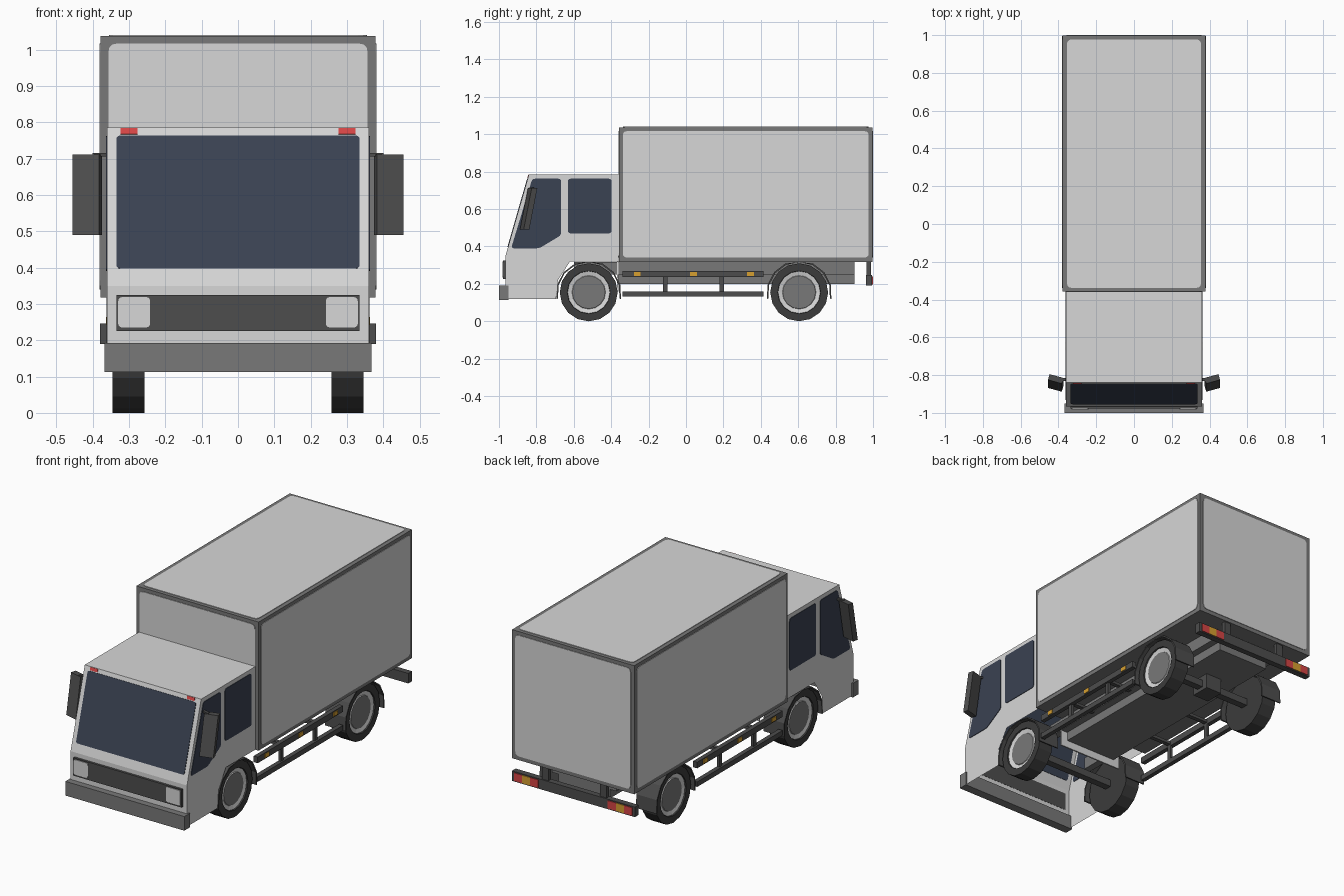
import bpy, bmesh, math
from mathutils import Vector

if "Cube" in bpy.data.objects:
    bpy.data.objects.remove(bpy.data.objects["Cube"])


def material(name, r, g, b):
    m = bpy.data.materials.new(name)
    m.diffuse_color = (r, g, b, 1)
    m.use_nodes = True
    m.node_tree.nodes["Principled BSDF"].inputs["Base Color"].default_value = m.diffuse_color
    return m


WHITE = material("white_paint", .68, .68, .68)
GREY = material("mid_grey", .19, .19, .19)
DARK = material("dark_grey", .075, .075, .075)
TYRE = material("tyre_black", .045, .045, .045)
GLASS = material("blue_glass", .042, .054, .085)
RED = material("red_lamp", .68, .06, .06)
ORANGE = material("orange_lamp", .68, .35, .03)


def finish(name, bm, mats, mirror=False):
    bmesh.ops.recalc_face_normals(bm, faces=bm.faces)
    me = bpy.data.meshes.new(name)
    bm.to_mesh(me)
    bm.free()
    for m in mats:
        me.materials.append(m)
    ob = bpy.data.objects.new(name, me)
    bpy.context.collection.objects.link(ob)
    if mirror:
        ob.modifiers.new("Mirror", 'MIRROR').use_mirror_merge = False
    return ob


def box(name, x, y, z, mat, mirror=False):
    bm = bmesh.new()
    bmesh.ops.create_cube(bm, size=1)
    for v in bm.verts:
        v.co = [(a + b) / 2 + c * (b - a) for c, (a, b) in zip(v.co, (x, y, z))]
    return finish(name, bm, [mat], mirror)


def plate(name, pts, offset, mat, mirror=False, rad=0.0):
    """Extruded polygon, optionally with rounded corners."""
    pts = [Vector(p) for p in pts]
    out = []
    for i, p in enumerate(pts):
        if not rad:
            out.append(p)
            continue
        a = p + (pts[i - 1] - p).normalized() * rad
        b = p + (pts[(i + 1) % len(pts)] - p).normalized() * rad
        out += [a * (1 - t) ** 2 + p * 2 * t * (1 - t) + b * t * t for t in (0, .33, .67, 1)]
    bm = bmesh.new()
    f = bm.faces.new([bm.verts.new(p) for p in out])
    r = bmesh.ops.extrude_face_region(bm, geom=[f], use_keep_orig=True)
    vs = [g for g in r["geom"] if isinstance(g, bmesh.types.BMVert)]
    bmesh.ops.translate(bm, verts=vs, vec=Vector(offset))
    return finish(name, bm, [mat], mirror)


def lathe_x(name, profile, mat_ids, mats, cy, cz, n=16):
    """Revolve (x, radius) points about an axis along x."""
    bm = bmesh.new()
    rings = []
    for x, r in profile:
        rings.append([bm.verts.new((x, cy + r * math.sin(2 * math.pi * i / n),
                                    cz - r * math.cos(2 * math.pi * i / n))) for i in range(n)])
    for k in range(len(rings) - 1):
        for i in range(n):
            j = (i + 1) % n
            f = bm.faces.new((rings[k][i], rings[k][j], rings[k + 1][j], rings[k + 1][i]))
            f.material_index = mat_ids[k]
    bm.faces.new(rings[0]).material_index = mat_ids[0]
    bm.faces.new(rings[-1]).material_index = mat_ids[-1]
    return finish(name, bm, mats, True)


# Cargo box: grey frame with white rounded panels
box("cargo_frame", (-.378, .378), (-.358, .997), (.318, 1.037), GREY)
P = .003
plate("cargo_side_panel", [(.378, -.338, .34), (.378, .977, .34), (.378, .977, 1.017), (.378, -.338, 1.017)],
      (P, 0, 0), WHITE, True, .025)
plate("cargo_roof_panel", [(-.355, -.338, 1.037), (.355, -.338, 1.037), (.355, .977, 1.037), (-.355, .977, 1.037)],
      (0, 0, P), WHITE, rad=.025)
for nm, y, d in (("front", -.358, -P), ("back", .997, P)):
    plate("cargo_%s_panel" % nm, [(-.357, y, .34), (.357, y, .34), (.357, y, 1.017), (-.357, y, 1.017)],
          (0, d, 0), WHITE, rad=.025)

# Cab: hollow shell, open underneath and over the wheels
prof = [(-.36, .32), (-.36, .785), (-.84, .785), (-.965, .35), (-.965, .12), (-.695, .12), (-.685, .22), (-.62, .32)]
bm = bmesh.new()
R, L = [[bm.verts.new((x, y, z)) for y, z in prof] for x in (.36, -.36)]
bm.faces.new(R)
bm.faces.new(L)
for i in range(4):
    bm.faces.new((R[i], R[i + 1], L[i + 1], L[i]))
finish("cab_shell", bm, [WHITE])
box("cab_rear_skirt", (-.2, .2), (-.37, -.362), (.16, .32), WHITE)

# Windows
plate("front_side_window", [(.357, y, z) for y, z in
      ((-.935, .39), (-.785, .39), (-.668, .46), (-.668, .762), (-.822, .762))], (.006, 0, 0), GLASS, True, .015)
plate("rear_side_window", [(.357, y, z) for y, z in
      ((-.632, .47), (-.398, .47), (-.398, .762), (-.632, .762))], (.006, 0, 0), GLASS, True, .015)


def slant(x, z, d=0.0):
    """Point on the sloping cab front, pushed out by d."""
    return (x, -.965 + (z - .35) / .435 * .125 - d * .961, z + d * .276)


out = Vector((0, -.961, .276))
plate("windscreen", [slant(x, z, -.003) for x, z in ((-.335, .397), (.335, .397), (.335, .763), (-.335, .763))],
      out * .006, GLASS, rad=.012)
plate("roof_marker_lamp", [slant(x, z, -.001) for x, z in ((.277, .767), (.323, .767), (.323, .783), (.277, .783))],
      out * .004, RED, True)

# Front grille, headlights and bumper
box("grille", (-.335, .335), (-.978, -.964), (.225, .325), DARK)
plate("headlight", [(.242, -.978, .235), (.33, -.978, .235), (.33, -.978, .319), (.242, -.978, .319)],
      (0, -.004, 0), WHITE, True, .012)
box("front_bumper", (-.368, .368), (-1, -.95), (.113, .192), GREY)

# Wing mirrors
plate("wing_mirror", [(.382, -.845, .712), (.455, -.825, .712), (.455, -.868, .49), (.382, -.888, .49)],
      (-.008, .03, 0), DARK, True)
plate("mirror_arm", [(.355, -.828, .716), (.40, -.838, .716), (.40, -.822, .716), (.355, -.812, .716)],
      (0, 0, -.01), DARK, True)

# Wheels, axles and arched mudguards
for nm, cy in (("front", -.52), ("rear", .605)):
    lathe_x(nm + "_wheel",
            [(.257, .1), (.257, .155), (.345, .155), (.345, .115), (.338, .113), (.332, .09), (.336, .088)],
            [0, 0, 0, 0, 1, 1, 2], [TYRE, WHITE, GREY], cy, .155)
    # inner end of mid_grey cap is flat
    box(nm + "_axle", (-.26, .26), (cy - .02, cy + .02), (.135, .175), DARK)
    bm = bmesh.new()
    pts = []
    for r in (.167, .175):
        arc = [math.radians(-10 + 200 * i / 8) for i in range(9)]
        pts.append([(cy + r * math.cos(a), min(.15 + r * math.sin(a), .317)) for a in arc])
    loop = pts[0] + pts[1][::-1]
    a, b = [[bm.verts.new((x, y, z)) for y, z in loop] for x in (.235, .362)]
    n = len(loop)
    for i in range(n):
        j = (i + 1) % n
        bm.faces.new((a[i], a[j], b[j], b[i]))
    for i in range(8):
        for q in (a, b):
            bm.faces.new((q[i], q[i + 1], q[n - 2 - i], q[n - 1 - i]))
    finish(nm + "_mudguard", bm, [DARK], True)

# Chassis
box("chassis", (-.16, .16), (-.36, .9), (.2, .32), GREY)
box("chassis_rail", (.16, .2), (-.6, .9), (.25, .318), GREY, True)
box("rear_differential", (-.05, .05), (.55, .66), (.115, .2), DARK)

# Side guards with marker lamps
box("upper_side_guard", (.335, .36), (-.34, .415), (.236, .27), DARK, True)
box("lower_side_guard", (.335, .36), (-.34, .415), (.132, .16), DARK, True)
for y in (-.11, .192):
    box("side_guard_post", (.335, .35), (y - .012, y + .012), (.15, .245), DARK, True)
    box("side_guard_bracket", (.19, .35), (y - .012, y + .012), (.245, .262), DARK, True)
for y in (-.26, .04, .345):
    box("side_marker_lamp", (.358, .364), (y - .018, y + .018), (.242, .264), ORANGE, True)

# Rear bar with striped lamps
box("rear_bar", (-.38, .38), (.962, .995), (.19, .246), DARK)
box("rear_bar_support", (.16, .2), (.966, .988), (.24, .32), DARK, True)
for i, m in enumerate((RED, ORANGE, RED)):
    x = .215 + i * .05
    box("rear_lamp", (x, x + .05), (.99, .999), (.196, .24), m, True)
